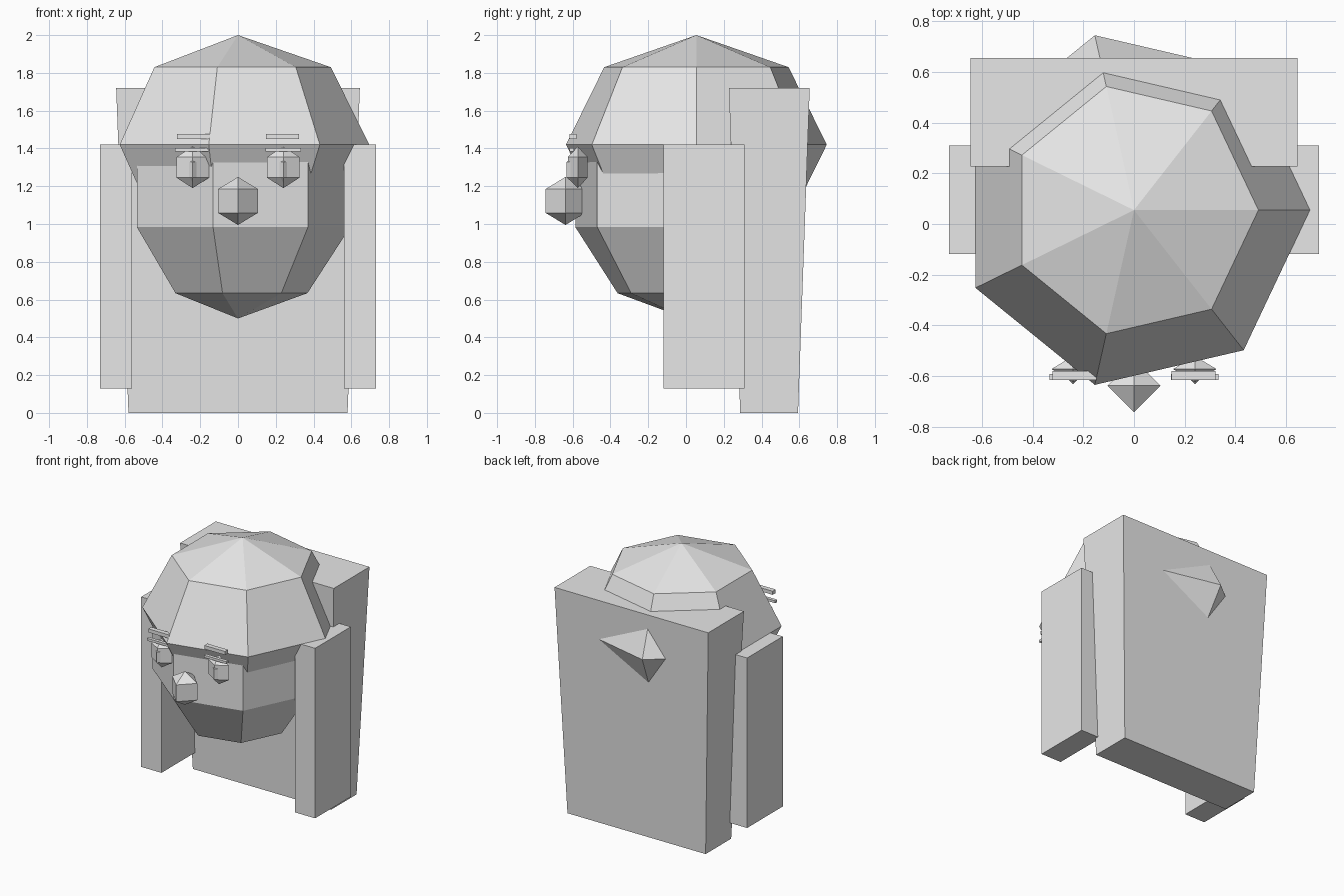
import bpy
from math import sin, cos, pi

if "Cube" in bpy.data.objects:
    bpy.data.objects.remove(bpy.data.objects["Cube"])

grey = bpy.data.materials.new("plain grey")
grey.diffuse_color = (0.8, 0.8, 0.8, 1)
grey.use_nodes = True
grey.node_tree.nodes["Principled BSDF"].inputs["Base Color"].default_value = grey.diffuse_color


def add_mesh(name, verts, faces):
    me = bpy.data.meshes.new(name)
    me.from_pydata(verts, [], faces)
    me.materials.append(grey)
    ob = bpy.data.objects.new(name, me)
    bpy.context.collection.objects.link(ob)
    return ob


def ball(name, centre, radii, segs, rings):
    """Low-poly globe whose first corner points along +x."""
    cx, cy, cz = centre
    rx, ry, rz = radii
    verts = [(cx, cy, cz + rz)]
    for j in range(1, rings):
        t = pi * j / rings
        for i in range(segs):
            a = 2 * pi * i / segs
            verts.append((cx + rx * sin(t) * cos(a), cy + ry * sin(t) * sin(a), cz + rz * cos(t)))
    verts.append((cx, cy, cz - rz))
    last = len(verts) - 1
    base = last - segs
    faces = []
    for i in range(segs):
        k = (i + 1) % segs
        faces.append((0, 1 + i, 1 + k))
        for j in range(rings - 2):
            p, q = 1 + j * segs, 1 + (j + 1) * segs
            faces.append((p + i, q + i, q + k, p + k))
        faces.append((last, base + k, base + i))
    return add_mesh(name, verts, faces)


def block(name, x, y, z, bottom_x=None, bottom_y=None):
    """Box from (low, high) spans, with optional different spans at the bottom."""
    bx, by = bottom_x or x, bottom_y or y
    verts = []
    for (x0, x1), (y0, y1), h in ((bx, by, z[0]), (x, y, z[1])):
        verts += [(x0, y0, h), (x1, y0, h), (x1, y1, h), (x0, y1, h)]
    faces = [(3, 2, 1, 0), (4, 5, 6, 7)]
    faces += [(i, (i + 1) % 4, 4 + (i + 1) % 4, 4 + i) for i in range(4)]
    return add_mesh(name, verts, faces)


# Head, hair cap and nose
ball("head", (0, 0, 1.2), (0.625, 0.632, 0.70), 7, 5)
ball("hair_cap", (0, 0.055, 1.42), (0.695, 0.708, 0.58), 7, 4)
ball("nose", (0, -0.638, 1.122), (0.121, 0.121, 0.127), 4, 3)

# Long hair down the back, narrowing to the floor
block("back_hair", (-0.645, 0.645), (0.227, 0.655), (0, 1.72),
      (-0.58, 0.58), (0.287, 0.593))

# Paired parts
for s, side in ((-1, "left"), (1, "right")):
    def span(c, half):
        return (s * c - half, s * c + half)
    block("side_hair_" + side, span(0.645, 0.085), (-0.118, 0.31), (0.13, 1.42))
    ball("eye_" + side, (s * 0.24, -0.573, 1.30), (0.099, 0.06, 0.11), 4, 3)
    ball("pupil_" + side, (s * 0.24, -0.587, 1.287), (0.053, 0.053, 0.08), 4, 3)
    block("eyelid_" + side, span(0.24, 0.094), (-0.617, -0.592), (1.385, 1.403))
    block("eyebrow_" + side, span(0.235, 0.087), (-0.616, -0.58), (1.45, 1.477))
